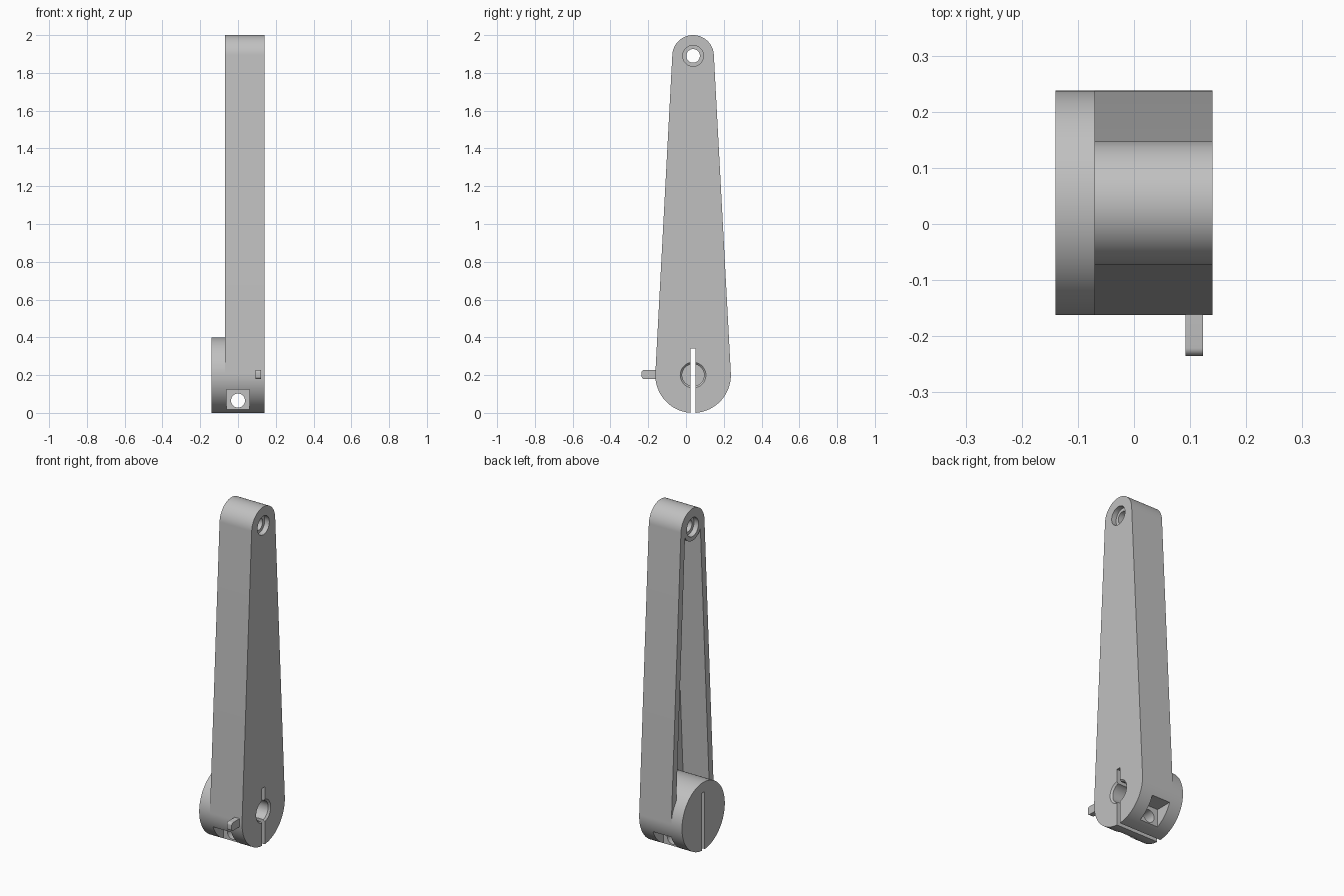
import bpy, bmesh
from math import pi, sin, cos, asin, acos, radians
from mathutils import Matrix, Vector

cube = bpy.data.objects.get("Cube")
if cube:
    bpy.data.objects.remove(cube, do_unlink=True)

CY = 0.0375                      # arm centre line
HUB_Z, HUB_R = 0.2, 0.2          # clamp hub
TIP_Z, TIP_R = 1.89, 0.11        # arm tip
BACK, FACE, END = -0.07, 0.14, -0.14
WALL = 0.04
TILT = asin((HUB_R - TIP_R) / (TIP_Z - HUB_Z))

grey = bpy.data.materials.new("light_grey")
grey.use_nodes = True
grey.diffuse_color = (0.53, 0.53, 0.53, 1)
grey.node_tree.nodes["Principled BSDF"].inputs["Base Color"].default_value = grey.diffuse_color


def finish(name, bm):
    bmesh.ops.recalc_face_normals(bm, faces=bm.faces)
    mesh = bpy.data.meshes.new(name)
    bm.to_mesh(mesh)
    bm.free()
    mesh.materials.append(grey)
    obj = bpy.data.objects.new(name, mesh)
    bpy.context.collection.objects.link(obj)
    return obj


def arc(z, r, a, b, n=48):
    return [(CY + r * cos(a + (b - a) * i / n), z + r * sin(a + (b - a) * i / n))
            for i in range(n + 1)]


def prism(name, outline, x0, x1):
    bm = bmesh.new()
    face = bm.faces.new([bm.verts.new((x0, y, z)) for y, z in outline])
    ext = bmesh.ops.extrude_face_region(bm, geom=[face])
    moved = [v for v in ext["geom"] if isinstance(v, bmesh.types.BMVert)]
    bmesh.ops.translate(bm, verts=moved, vec=(x1 - x0, 0, 0))
    return finish(name, bm)


def rod(name, start, end, r1, r2=None):
    a, b = Vector(start), Vector(end)
    turn = (b - a).to_track_quat('Z', 'Y').to_matrix().to_4x4()
    bm = bmesh.new()
    bmesh.ops.create_cone(bm, cap_ends=True, segments=64, radius1=r1,
                          radius2=r1 if r2 is None else r2, depth=(b - a).length,
                          matrix=Matrix.Translation((a + b) / 2) @ turn)
    return finish(name, bm)


def box(name, lo, hi):
    lo, hi = Vector(lo), Vector(hi)
    bm = bmesh.new()
    bmesh.ops.create_cube(bm, size=1, matrix=Matrix.Translation((lo + hi) / 2)
                          @ Matrix.Diagonal((*(hi - lo), 1)))
    return finish(name, bm)


def activate(obj):
    bpy.ops.object.select_all(action='DESELECT')
    obj.select_set(True)
    bpy.context.view_layer.objects.active = obj


def cut(obj, cutters):
    activate(obj)
    for c in cutters:
        mod = obj.modifiers.new("cut", 'BOOLEAN')
        mod.operation, mod.solver, mod.object = 'DIFFERENCE', 'EXACT', c
        bpy.ops.object.modifier_apply(modifier=mod.name)


# Tapered arm and the thick disc behind its hub
arm = prism("lever_arm", arc(HUB_Z, HUB_R, pi - TILT, 2 * pi + TILT, 96)
            + arc(TIP_Z, TIP_R, TILT, pi - TILT), BACK, FACE)
disc = prism("hub_disc", arc(HUB_Z, HUB_R, 0, 2 * pi, 128)[:-1], END, BACK)

# Pocket in the back of the arm, bounded by the hub and the tip ring
ring = 0.08
low = TILT + acos((HUB_R - WALL) / HUB_R)
high = TILT - acos((TIP_R - WALL) / ring)
pocket = prism("pocket_cutter", arc(HUB_Z, HUB_R, low, pi - low)
               + arc(TIP_Z, ring, pi - high, 2 * pi + high), BACK - 0.1, FACE - WALL)

# Pivot hole with a counterbore on both sides
pivot = [rod("pivot_cutter", (-0.3, CY, TIP_Z), (0.3, CY, TIP_Z), 0.036),
         rod("recess_cutter", (FACE - 0.03, CY, TIP_Z), (0.3, CY, TIP_Z), 0.055),
         rod("recess_cutter", (-0.3, CY, TIP_Z), (BACK + 0.03, CY, TIP_Z), 0.055)]

# Blind shaft bore with a chamfered mouth, and the clamp slit
shaft = rod("bore_cutter", (-0.1, CY, HUB_Z), (0.3, CY, HUB_Z), 0.058)
chamfer = rod("chamfer_cutter", (FACE - 0.01, CY, HUB_Z), (FACE + 0.02, CY, HUB_Z), 0.058, 0.088)
slit = box("slit_cutter", (-0.3, CY - 0.0125, -0.1), (0.3, CY + 0.0125, 0.34))

# Clamp screw hole with a square seat on each side
screw = [rod("screw_cutter", (0, -0.4, 0.065), (0, 0.4, 0.065), 0.037)]
for side in (-1, 1):
    ys = sorted((CY + side * 0.085, CY + side * 0.3))
    screw.append(box("seat_cutter", (-0.06, ys[0], 0.013), (0.06, ys[1], 0.125)))

cut(arm, [pocket, *pivot, shaft, chamfer, slit, *screw])
cut(disc, [shaft, slit])
for c in [pocket, *pivot, shaft, chamfer, slit, *screw]:
    bpy.data.objects.remove(c, do_unlink=True)

# Small pointer tab with a rounded end
tab = box("pointer_tab", (0.092, -0.235, 0.179), (0.123, -0.14, 0.228))
bm = bmesh.new()
bm.from_mesh(tab.data)
tip_edges = [e for e in bm.edges
             if all(v.co.y < -0.2 for v in e.verts) and abs(e.verts[0].co.x - e.verts[1].co.x) > 0.01]
bmesh.ops.bevel(bm, geom=tip_edges, offset=0.014, segments=6, profile=0.5, affect='EDGES')
bm.to_mesh(tab.data)
bm.free()

for obj in (arm, disc, tab):
    activate(obj)
    bpy.ops.object.shade_smooth_by_angle(angle=radians(25))
